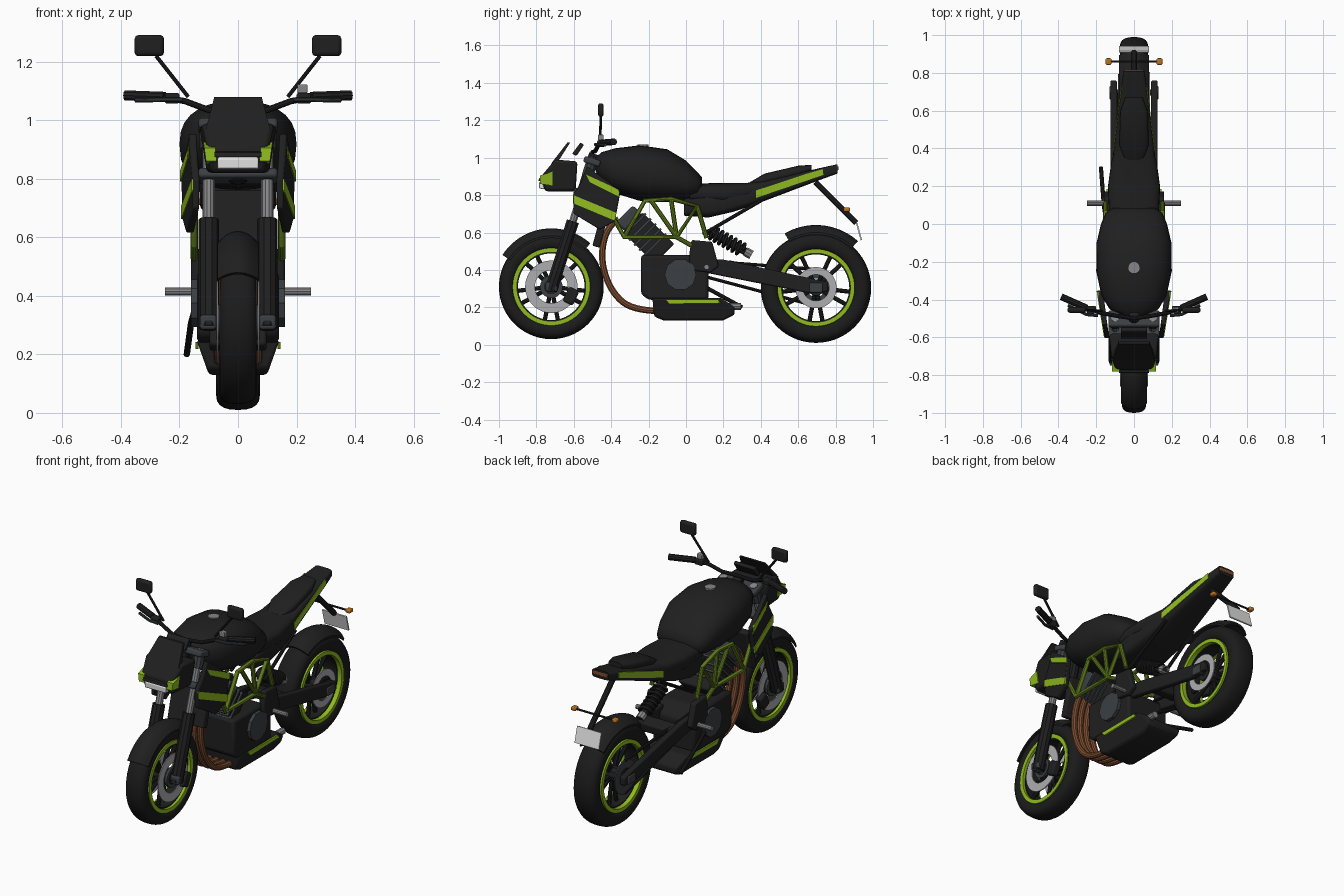
import bpy, bmesh, math
from math import sin, cos, pi, radians
from mathutils import Vector, Matrix

cube = bpy.data.objects.get("Cube")
if cube:
    bpy.data.objects.remove(cube, do_unlink=True)


def material(name, r, g, b):
    m = bpy.data.materials.new(name)
    m.use_nodes = True
    m.diffuse_color = (r, g, b, 1)
    m.node_tree.nodes["Principled BSDF"].inputs["Base Color"].default_value = (r, g, b, 1)
    return m


black = material("black", .014, .014, .014)
tyre_black = material("tyre black", .011, .011, .011)
dark_grey = material("dark grey", .045, .05, .056)
steel = material("steel", .24, .24, .25)
silver = material("silver", .42, .42, .44)
lime = material("lime", .28, .5, .014)
frame_green = material("frame green", .12, .21, .012)
copper = material("copper", .21, .075, .03)
white = material("white", .75, .75, .75)
amber = material("amber", .5, .17, .015)


def finish(o, mat, bevel=0, angle=35):
    o.data.materials.clear()
    o.data.materials.append(mat)
    bpy.ops.object.select_all(action='DESELECT')
    o.select_set(True)
    bpy.context.view_layer.objects.active = o
    if bevel:
        mod = o.modifiers.new("bevel", 'BEVEL')
        mod.width, mod.segments, mod.limit_method = bevel, 2, 'ANGLE'
    bpy.ops.object.shade_smooth_by_angle(angle=radians(angle))
    return o


def from_bmesh(name, bm, mat, bevel=0, angle=35):
    bmesh.ops.recalc_face_normals(bm, faces=bm.faces[:])
    me = bpy.data.meshes.new(name)
    bm.to_mesh(me)
    bm.free()
    o = bpy.data.objects.new(name, me)
    bpy.context.collection.objects.link(o)
    return finish(o, mat, bevel, angle)


def skin(name, rings, mat, closed=False, angle=35):
    # Bridge a row of equal rings, capping the ends when open
    bm = bmesh.new()
    vs = [[bm.verts.new(p) for p in ring] for ring in rings]
    n = len(vs[0])
    for i in range(len(vs) - (0 if closed else 1)):
        a, b = vs[i], vs[(i + 1) % len(vs)]
        for j in range(n):
            bm.faces.new((a[j], a[(j + 1) % n], b[(j + 1) % n], b[j]))
    if not closed:
        bm.faces.new(vs[0])
        bm.faces.new(vs[-1])
    return from_bmesh(name, bm, mat, 0, angle)


def oval(n, power):
    for i in range(n):
        c, s = cos(2 * pi * i / n), sin(2 * pi * i / n)
        yield math.copysign(abs(c) ** (2 / power), c), math.copysign(abs(s) ** (2 / power), s)


def loft(name, sections, mat, power=2.4):
    # Sections along y: (y, low z, high z, half width)
    rings = [[(w * c, y, (a + b) / 2 + (b - a) / 2 * s) for c, s in oval(28, power)]
             for y, a, b, w in sections]
    return skin(name, rings, mat, angle=45)


def revolve(name, y, z, profile, mat, start=0, end=360, steps=56):
    # Spin a closed (radius, x) profile about an axle along x
    full = end - start == 360
    turns = [radians(start + (end - start) * i / steps) for i in range(steps + (0 if full else 1))]
    rings = [[(x, y + r * cos(t), z + r * sin(t)) for r, x in profile] for t in turns]
    return skin(name, rings, mat, closed=full, angle=40)


def ring(name, y, z, r0, r1, x0, x1, mat):
    return revolve(name, y, z, [(r0, x0), (r1, x0), (r1, x1), (r0, x1)], mat)


def prism(name, profile, x0, x1, mat, bevel=0, scale=lambda y, z: 1):
    # Extrude a (y, z) outline along x
    rings = [[(x * scale(y, z), y, z) for y, z in profile] for x in (x0, x1)]
    o = skin(name, rings, mat, angle=30)
    return finish(o, mat, bevel, 30)


def box(name, at, size, mat, bevel=0, tilt=0):
    bm = bmesh.new()
    bmesh.ops.create_cube(bm, size=1)
    bm.transform(Matrix.Translation(at) @ Matrix.Rotation(radians(tilt), 4, 'X') @ Matrix.Diagonal((*size, 1)))
    return from_bmesh(name, bm, mat, bevel)


def tube(name, pts, r, mat, curved=False):
    cu = bpy.data.curves.new(name, 'CURVE')
    cu.dimensions, cu.bevel_depth, cu.bevel_resolution, cu.use_fill_caps = '3D', r, 3, True
    sp = cu.splines.new('NURBS' if curved else 'POLY')
    sp.points.add(len(pts) - 1)
    for p, co in zip(sp.points, pts):
        p.co = (*co, 1)
    sp.use_endpoint_u, sp.order_u, sp.resolution_u = True, 3, 6
    o = bpy.data.objects.new(name, cu)
    bpy.context.collection.objects.link(o)
    bpy.ops.object.select_all(action='DESELECT')
    o.select_set(True)
    bpy.context.view_layer.objects.active = o
    bpy.ops.object.convert(target='MESH')
    return finish(bpy.context.object, mat)


# Wheels: tyre, rim, spokes, hub
FY, RY, FZ, RZ = -.72, .695, .31, .305
for tag, y, z, R, w in (("front", FY, FZ, .28, .064), ("rear", RY, RZ, .295, .075)):
    mid, half = (R + .192) / 2, (R - .192) / 2
    revolve(tag + "_tyre", y, z, [(mid + half * c, w * s) for c, s in oval(20, 2.5)], tyre_black)
    ring(tag + "_rim_barrel", y, z, .178, .2, -.045, .045, black)
    for s in (-1, 1):
        ring(tag + "_rim_band", y, z, .184, .207, s * .04, s * (w - .003), lime)
    for i in range(10):
        t = 2 * pi * i / 10 + (.12 if i % 2 else -.12)
        u = Vector((0, cos(t), sin(t)))
        c = Vector((0, y, z))
        tube(tag + "_spoke", [c + u * .03, c + u * .182], .012, black)
    tube(tag + "_hub", [(-.07, y, z), (.07, y, z)], .045, black)
    tube(tag + "_axle", [(-.125, y, z), (.125, y, z)], .016, dark_grey)
for s in (-1, 1):
    ring("front_brake_disc", FY, FZ, .088, .14, s * .068, s * .074, silver)
    ring("front_disc_carrier", FY, FZ, .04, .06, s * .06, s * .076, dark_grey)
    box("front_caliper", (s * .075, -.615, .26), (.045, .06, .085), black, .01, -25)
ring("rear_brake_disc", RY, RZ, .07, .11, .078, .084, silver)
ring("rear_sprocket", RY, RZ, .05, .1, -.086, -.078, dark_grey)
for tag, y, z, R, w, a, b in (("front", FY, FZ, .312, .07, 48, 147), ("rear", RY, RZ, .335, .08, 48, 120)):
    arc = [(R - .04 * (k / 4) ** 2, w * k / 4) for k in range(-4, 5)]
    revolve(tag + "_fender", y, z, arc + [(r - .012, x) for r, x in reversed(arc)], black, a, b, 20)


# Fork
def fork(x, z):
    return (x, FY + (z - .3) * .32, z)


for s in (-1, 1):
    tube("fork_lower", [fork(s * .1, .29), fork(s * .1, .66)], .035, black)
    tube("fork_upper", [fork(s * .1, .64), fork(s * .1, 1.0)], .021, steel)
    box("fork_foot", (s * .102, -.72, .31), (.055, .06, .05), dark_grey, .008)
    tube("fork_cap", [fork(s * .1, .9), fork(s * .1, .97)], .032, dark_grey)
for z in (.81, .98):
    box("fork_clamp", fork(0, z), (.27, .09, .035), dark_grey, .01, -18)
tube("steering_stem", [fork(0, .79), fork(0, 1.02)], .03, black)

# Headlight fairing and screen
prism("headlight_fairing", [(-.7, .99), (-.58, .98), (-.59, .82), (-.755, .82), (-.775, .9)], -.135, .135,
      black, .015, lambda y, z: (.8 + (z - .82) * 1.2) * (1 + (y + .58) * .8))
prism("screen", [(-.72, .97), (-.635, 1.08), (-.62, 1.08), (-.69, .97)], -.11, .11, black, 0,
      lambda y, z: 1 - (z - .97) * 2.4)
prism("instrument_panel", [(-.61, 1.02), (-.565, 1.08), (-.545, 1.07), (-.585, 1.01)], -.07, .07, black, .006)
prism("headlight_lens", [(-.785, .835), (-.785, .87), (-.74, .88), (-.74, .83)], -.07, .07, white, .005)
prism("headlight_brow", [(-.79, .875), (-.785, .89), (-.74, .9), (-.74, .875)], -.08, .08, black)
for s in (-1, 1):
    prism("fairing_patch", [(-.782, .86), (-.78, .905), (-.715, .925), (-.715, .85)], s * .075, s * .112, lime, 0,
          lambda y, z: 1 + (z - .88) * 1.2)

# Handlebar, levers, mirrors
for s in (-1, 1):
    tube("handlebar", [(0, -.5, 1.03), (s * .1, -.485, 1.035), (s * .18, -.47, 1.065), (s * .26, -.44, 1.08)],
         .011, black)
    tube("grip", [(s * .25, -.445, 1.08), (s * .385, -.385, 1.085)], .018, black)
    tube("lever", [(s * .19, -.485, 1.07), (s * .25, -.48, 1.07), (s * .35, -.43, 1.068)], .008, dark_grey)
    box("switch_box", (s * .225, -.455, 1.075), (.05, .04, .035), black, .006)
    tube("mirror_stem", [(s * .17, -.46, 1.08), (s * .28, -.455, 1.22)], .007, black)
    box("mirror", (s * .303, -.455, 1.255), (.1, .03, .072), black, .012)
box("brake_reservoir", (.22, -.455, 1.108), (.035, .03, .03), steel, .004)

# Tank, seat and tail
loft("tank", [(-.485, .93, 1.0, .07), (-.45, .87, 1.03, .13), (-.38, .81, 1.05, .172), (-.25, .77, 1.066, .2),
              (-.1, .762, 1.045, .198), (0, .768, .985, .175), (.06, .785, .925, .15), (.085, .82, .895, .11)], black)
tube("filler_cap", [(0, -.23, 1.05), (0, -.23, 1.07)], .032, steel)
loft("seat", [(.02, .76, .86, .13), (.2, .75, .866, .138), (.33, .78, .866, .12), (.45, .8, .885, .08)], black, 3)
loft("pillion_seat", [(.34, .84, .868, .05), (.42, .85, .915, .078), (.6, .9, .957, .072), (.67, .93, .962, .045)],
     black, 3)
loft("tail", [(-.01, .69, .78, .125), (.12, .68, .82, .132), (.25, .71, .845, .128), (.37, .75, .865, .11),
              (.74, .89, .95, .066), (.81, .915, .965, .055)], black, 5)
box("tail_lamp", (0, .8, .943), (.1, .03, .022), copper, .004)
for s in (-1, 1):
    prism("tail_stripe", [(.375, .785), (.375, .825), (.73, .942), (.735, .908)], s * .106, s * .113, lime, 0,
          lambda y, z: 1 - (y - .375) * 1.09)
    # Radiator shrouds
    flare = lambda y, z: 1 + (y + .35) * .8
    prism("shroud", [(-.53, .955), (-.35, .82), (-.38, .66), (-.46, .615), (-.6, .7), (-.605, .8), (-.56, .87)],
          s * .165, s * .195, black, .006, flare)
    prism("shroud_stripe", [(-.535, .91), (-.36, .83), (-.356, .79), (-.515, .87)], s * .19, s * .199, lime, 0, flare)
    prism("shroud_stripe", [(-.602, .8), (-.372, .705), (-.38, .663), (-.6, .755)], s * .19, s * .199, lime, 0, flare)
box("radiator", (0, -.45, .64), (.24, .04, .24), black, .006, -15)

# Number plate hanger and indicators
tube("plate_hanger", [(0, .69, .87), (0, .91, .65)], .016, black)
box("number_plate", (0, .925, .605), (.16, .008, .095), white, 0, 15)
tube("indicator_bar", [(-.13, .86, .72), (.13, .86, .72)], .006, black)
for s in (-1, 1):
    box("indicator", (s * .135, .86, .722), (.03, .035, .022), amber, .006)

# Trellis frame
rail = [(-.4, .7), (-.33, .575), (-.05, .575), (.06, .74), (-.08, .78), (-.22, .77), (-.33, .575)]
braces = [[(-.19, .775), (-.05, .575), (.03, .53)], [(.06, .74), (.11, .57)], [(-.05, .575), (-.08, .78)]]
for s in (-1, 1):
    for path in [rail] + braces:
        tube("trellis_tube", [(s * .15, y, z) for y, z in path], .013, frame_green)
    tube("seat_strut", [(s * .11, .09, .59), (s * .1, .4, .77)], .01, black)

# Engine, cylinders, sump and exhaust
prism("engine_case", [(-.24, .27), (-.24, .48), (.04, .48), (.12, .42), (.12, .24), (-.2, .24)], -.14, .14, black, .015)
for s in (-1, 1):
    tube("clutch_cover", [(s * .13, -.03, .375), (s * .16, -.03, .375)], .085, dark_grey)
    prism("footpeg_plate", [(.02, .5), (.03, .56), (.14, .55), (.175, .42), (.13, .385), (.02, .4)], s * .125, s * .16,
          black, .008)
    tube("footpeg", [(s * .15, .11, .415), (s * .25, .11, .415)], .014, steel)
    prism("sump_stripe", [(-.11, .243), (.17, .243), (.185, .222), (-.09, .218)], s * .135, s * .146, lime)
box("cylinder_block", (0, -.2, .57), (.2, .15, .24), black, .01, 45)
for i in range(5):
    box("cooling_fin", (0, -.165 - i * .027, .535 + i * .027), (.22, .165, .012), dark_grey, 0, 45)
box("cylinder_head", (0, -.305, .675), (.22, .13, .07), dark_grey, .015, 45)
prism("sump", [(-.18, .25), (-.17, .15), (-.12, .13), (.2, .13), (.26, .16), (.26, .2), (.19, .25)], -.142, .142,
      black, .012, lambda y, z: .7 + (z - .13) * 2.5)
tube("exhaust_tip", [(.09, .2, .205), (.09, .295, .205)], .02, steel)
for x in (-.065, -.022, .022, .065):
    tube("exhaust_pipe", [(x, -.36, .67), (x, -.42, .64), (x, -.46, .46), (x, -.4, .28), (x, -.28, .18),
                          (x, -.12, .18)], .018, copper, True)

# Swingarm, chain, shock and stand
for s in (-1, 1):
    prism("swingarm", [(.08, .39), (.08, .46), (.2, .455), (.76, .335), (.76, .285), (.66, .275)], s * .09, s * .125,
          black, .008)
    box("axle_block", (s * .11, .695, .305), (.04, .07, .05), dark_grey, .005)
    tube("chain_run", [(-.082, .08, .41 + s * .04), (-.082, RY, RZ + s * .098)], .009, black)
box("swingarm_bridge", (0, .26, .415), (.2, .08, .06), black, .01, -12)
a, b = Vector((.06, .12, .61)), Vector((.06, .35, .48))
tube("shock_body", [a, b], .022, black)
side = (b - a).normalized().cross(Vector((1, 0, 0)))
coil = [a.lerp(b, .08 + .72 * i / 84) + .034 * (Vector((1, 0, 0)) * cos(i * pi / 6) + side * sin(i * pi / 6))
        for i in range(85)]
tube("shock_spring", coil, .009, black)
tube("shock_end", [a.lerp(b, .86), b], .026, steel)
tube("side_stand", [(-.14, -.03, .38), (-.16, .1, .31), (-.175, .3, .2)], .011, black)
